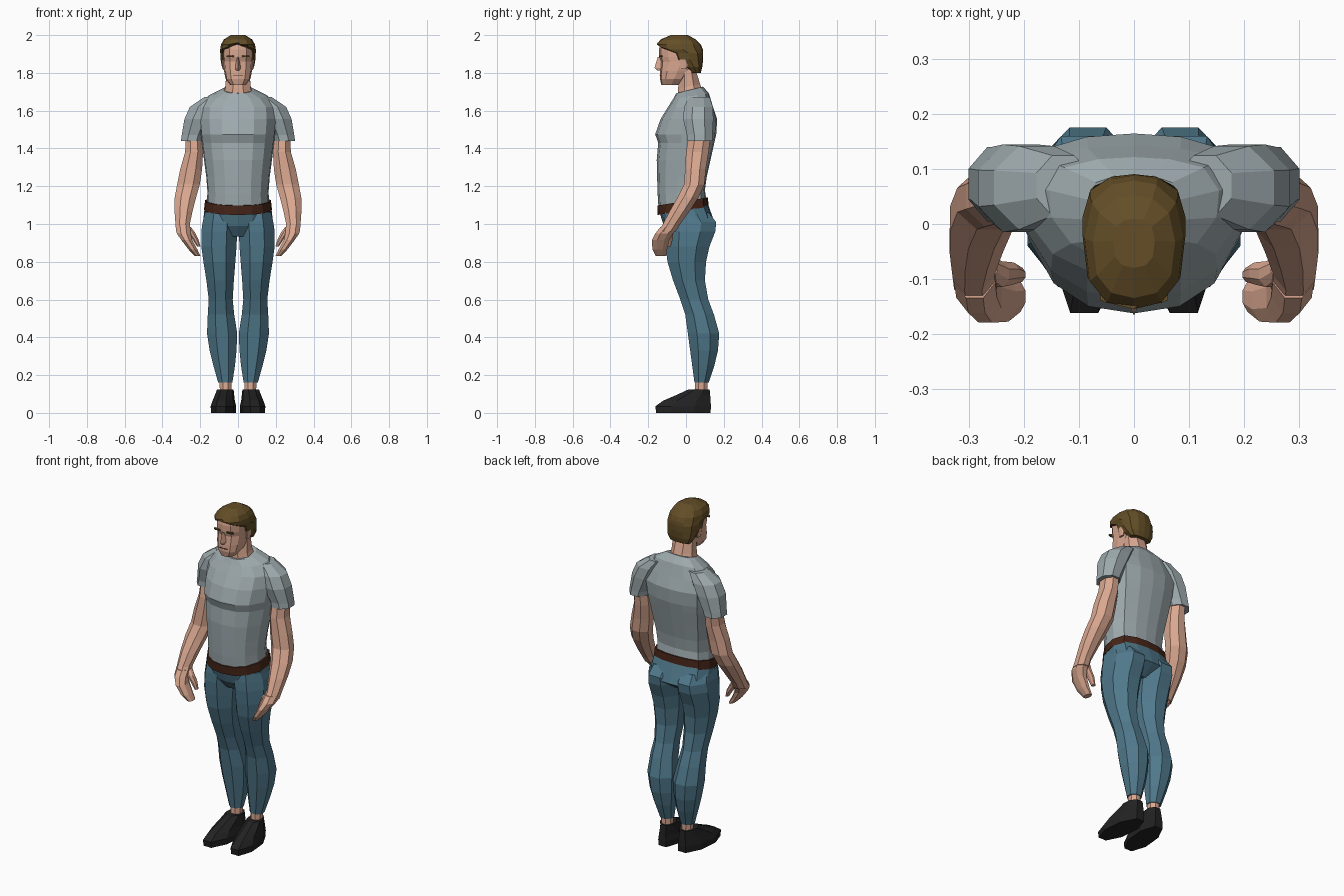
import bpy, bmesh, math


def material(name, r, g, b):
    m = bpy.data.materials.new(name)
    m.diffuse_color = (r, g, b, 1)
    return m


SHIRT = material("grey_shirt", 0.34, 0.40, 0.42)
SKIN = material("skin", 0.70, 0.39, 0.28)
DENIM = material("blue_denim", 0.08, 0.19, 0.26)
HAIR = material("brown_hair", 0.125, 0.075, 0.02)
LEATHER = material("belt_leather", 0.06, 0.018, 0.009)
SHOE = material("black_shoe", 0.016, 0.016, 0.016)

# Cross-sections in a unit box: x -1..1, y 0 (front) .. 1 (back)
T = math.tan(math.pi / 8)
OCT = [(T, 0), (1, .5 - T / 2), (1, .5 + T / 2), (T, 1),
       (-T, 1), (-1, .5 + T / 2), (-1, .5 - T / 2), (-T, 0)]


def symmetric(half):
    return half + [(-x, y) for x, y in reversed(half) if x > 0]


BODY = symmetric([(0, 0), (.42, .04), (.74, .17), (.97, .42), (1, .68), (.82, .9), (.42, .98), (0, 1)])
SKULL = symmetric([(0, 0), (.55, .05), (.9, .22), (1, .55), (.85, .83), (.45, .97), (0, 1)])


def loft(name, mat, section, rings, mirror=False, bend=None):
    """Skin rings (z, x0, x1, y0, y1, tilt) with flat caps."""
    bm = bmesh.new()
    loops = []
    for z, x0, x1, y0, y1, *tilt in rings:
        t = tilt[0] if tilt else 0
        loop = []
        for u, v in section:
            y = y0 + (y1 - y0) * v
            co = ((x0 + x1) / 2 + (x1 - x0) / 2 * u, y, z + t * y)
            loop.append(bm.verts.new(bend(*co) if bend else co))
        loops.append(loop)
    n = len(section)
    for a, b in zip(loops, loops[1:]):
        for i in range(n):
            bm.faces.new((a[i], a[(i + 1) % n], b[(i + 1) % n], b[i]))
    bm.faces.new(loops[0])
    bm.faces.new(loops[-1])
    bmesh.ops.recalc_face_normals(bm, faces=bm.faces)
    me = bpy.data.meshes.new(name)
    bm.to_mesh(me)
    bm.free()
    me.materials.append(mat)
    ob = bpy.data.objects.new(name, me)
    bpy.context.collection.objects.link(ob)
    if mirror:
        ob.modifiers.new("mirror", 'MIRROR').use_mirror_merge = False
    return ob


def centred(rings):
    return [(z, -w, w, *rest) for z, w, *rest in rings]


# Shirt torso and short sleeves
loft("shirt_torso", SHIRT, BODY, centred([
    (1.10, .165, -.145, .11, .16), (1.17, .162, -.15, .10, .1), (1.25, .168, -.153, .11),
    (1.34, .18, -.155, .13), (1.43, .192, -.147, .15), (1.475, .198, -.163, .16),
    (1.555, .205, -.135, .165), (1.62, .20, -.095, .143), (1.672, .155, -.068, .122, .15),
    (1.705, .085, -.052, .09, .25)]))
loft("sleeves", SHIRT, OCT, [
    (1.44, .185, .302, .005, .14), (1.47, .175, .298, .005, .14), (1.555, .13, .284, -.015, .145),
    (1.62, .10, .255, -.01, .142), (1.672, .08, .178, .015, .125)], mirror=True)

# Belt, pelvis and trouser legs
loft("belt", LEATHER, BODY, centred([
    (1.072, .18, -.15, .12, .16), (1.122, .174, -.152, .116, .16)]))
loft("trouser_hips", DENIM, BODY, centred([
    (.935, .10, -.075, .08), (.99, .188, -.118, .158), (1.085, .176, -.14, .117, .16)]))
loft("trouser_legs", DENIM, OCT, [
    (.16, .03, .105, .045, .12), (.25, .016, .13, .033, .15), (.33, .008, .15, .022, .169),
    (.42, .004, .164, .01, .176), (.52, .02, .16, -.004, .148), (.60, .028, .155, -.03, .118),
    (.70, .022, .167, -.068, .10), (.80, .014, .183, -.098, .106), (.88, .008, .194, -.108, .124),
    (.96, .004, .194, -.115, .155), (1.01, .004, .187, -.115, .16),
    (1.06, .01, .175, -.11, .12)], mirror=True)

# Ankles and shoes with toes turned outwards
loft("ankles", SKIN, OCT, [(.10, .035, .095, .045, .115), (.20, .035, .10, .05, .115)], mirror=True)
loft("shoes", SHOE, OCT, [
    (0, .016, .136, -.158, .13), (.035, .014, .138, -.162, .132), (.065, .022, .13, -.12, .13),
    (.095, .027, .122, -.05, .128), (.125, .032, .115, .015, .125)],
    mirror=True, bend=lambda x, y, z: (x - .09 * y, y, z))

# Bare arms, hands and thumbs
loft("arms", SKIN, OCT, [
    (.96, .25, .328, -.145, -.055), (1.0, .255, .331, -.122, -.03), (1.07, .24, .336, -.085, .02),
    (1.14, .222, .335, -.045, .066), (1.21, .202, .322, -.01, .098), (1.29, .19, .306, -.005, .105),
    (1.38, .185, .28, .0, .12), (1.47, .19, .275, .015, .13)], mirror=True)
loft("hands", SKIN, OCT, [
    (.83, .198, .228, -.16, -.105), (.865, .215, .262, -.178, -.10), (.915, .242, .30, -.18, -.088),
    (.95, .25, .324, -.162, -.068), (.985, .253, .328, -.135, -.04)], mirror=True)
loft("thumbs", SKIN, OCT, [
    (.88, .198, .216, -.105, -.08), (.92, .21, .242, -.11, -.07),
    (.955, .228, .27, -.115, -.068), (.985, .25, .285, -.10, -.06)], mirror=True)

# Neck, head and nose
loft("neck", SKIN, OCT, centred([
    (1.66, .082, -.045, .095, .2), (1.725, .066, -.042, .075, .2), (1.82, .062, -.03, .05)]))
loft("head", SKIN, SKULL, centred([
    (1.735, .04, -.13, -.035), (1.768, .066, -.138, .0), (1.81, .074, -.137, .03),
    (1.86, .078, -.133, .07), (1.885, .08, -.142, .075), (1.925, .081, -.143, .075),
    (1.968, .062, -.135, .05)]))
loft("nose", SKIN, [(0, 0), (1, 1), (-1, 1)], centred([
    (1.812, .017, -.15, -.12), (1.826, .02, -.167, -.12), (1.885, .009, -.149, -.12)]))
loft("ears", SKIN, OCT, [(1.82, .07, .082, -.03, .005), (1.87, .07, .088, -.035, .012)], mirror=True)


# Hair cap: the fringe edge rises to a peak in the middle
def fringe(x, y, z):
    if y < -.1 and z < 1.945:
        z += .035 * (1 - min(abs(x) / .085, 1))
    return x, y, z


loft("hair", HAIR, SKULL, centred([
    (1.80, .066, .025, .078), (1.83, .085, -.01, .086), (1.87, .092, -.07, .091),
    (1.905, .094, -.085, .091), (1.925, .094, -.15, .089), (1.95, .09, -.155, .079),
    (1.977, .075, -.135, .052), (2.0, .038, -.08, .01)]), bend=fringe)

# Eyebrows and mouth line
loft("eyebrows", HAIR, OCT, [(1.884, .02, .062, -.142, -.125), (1.892, .02, .062, -.144, -.125)], mirror=True)
loft("mouth", LEATHER, OCT, centred([(1.783, .026, -.1395, -.132), (1.786, .026, -.1395, -.132)]))
